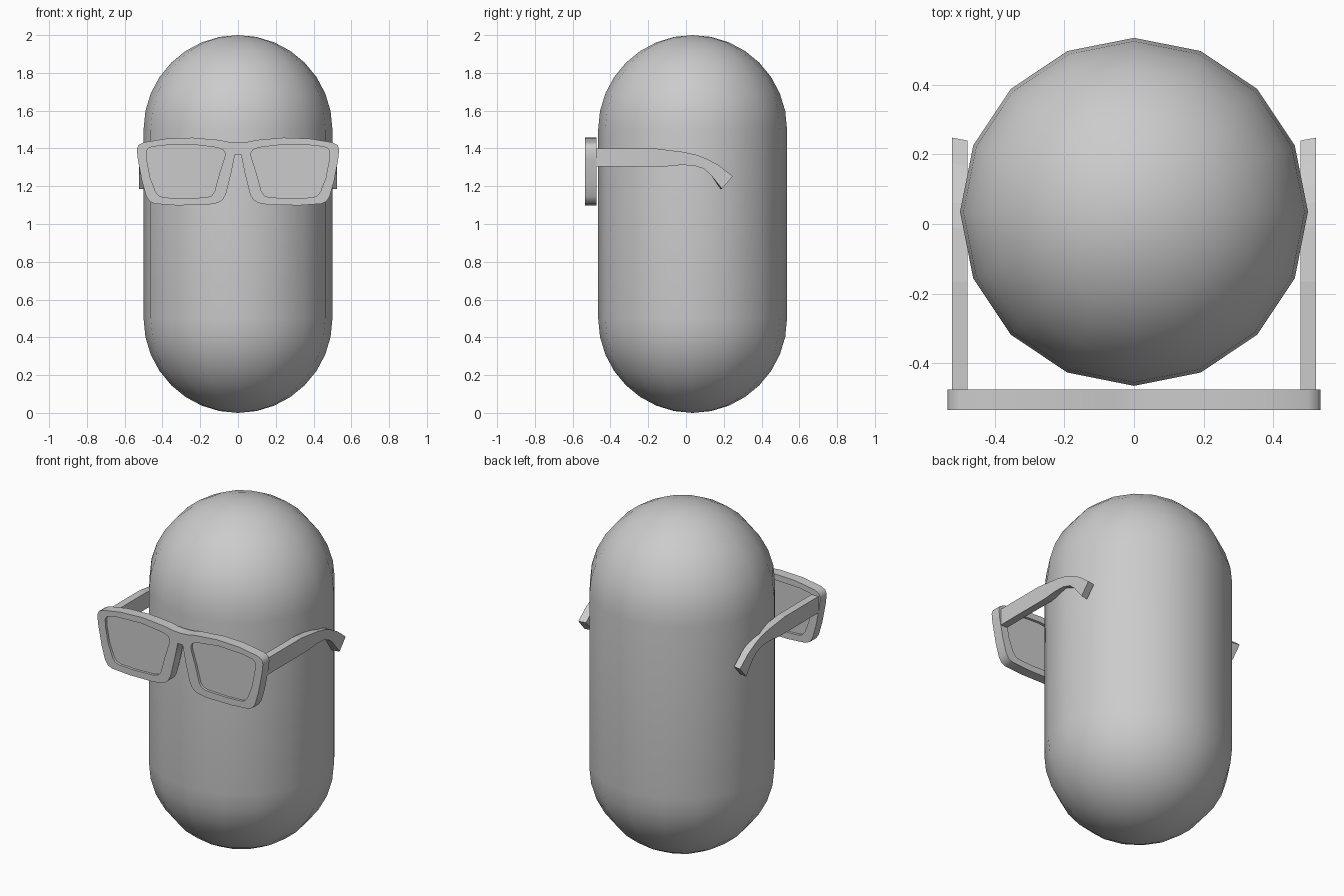
import bpy, bmesh, math
from math import sin, cos, pi

if "Cube" in bpy.data.objects:
    bpy.data.objects.remove(bpy.data.objects["Cube"])


def mesh_object(name, bm):
    bmesh.ops.recalc_face_normals(bm, faces=bm.faces)
    me = bpy.data.meshes.new(name)
    bm.to_mesh(me)
    bm.free()
    ob = bpy.data.objects.new(name, me)
    bpy.context.collection.objects.link(ob)
    return ob


def plate(name, loops, y0, y1):
    """Flat plate standing in the xz plane, with inner loops cut out as holes."""
    cu = bpy.data.curves.new(name, 'CURVE')
    cu.dimensions = '2D'
    cu.fill_mode = 'BOTH'
    cu.extrude = (y1 - y0) / 2
    for loop in loops:
        sp = cu.splines.new('POLY')
        sp.points.add(len(loop) - 1)
        for p, (x, z) in zip(sp.points, loop):
            p.co = (x, z, 0, 1)
        sp.use_cyclic_u = True
    ob = bpy.data.objects.new(name, cu)
    bpy.context.collection.objects.link(ob)
    ob.location.y = (y0 + y1) / 2
    ob.rotation_euler.x = pi / 2
    bpy.ops.object.select_all(action='DESELECT')
    ob.select_set(True)
    bpy.context.view_layer.objects.active = ob
    bpy.ops.object.convert(target='MESH')
    return bpy.context.object


def flip(pts):
    return [(-x, z) for x, z in reversed(pts)]


# Capsule body: 16-sided revolved profile
R, CY, N, RINGS = 0.5, 0.035, 16, 8
bm = bmesh.new()
arc = [pi / 2 * i / RINGS for i in range(RINGS + 1)]
profile = [(R * sin(a), 1.5 + R * cos(a)) for a in arc]
profile += [(r, 2 - z) for r, z in reversed(profile)]
vs = [bm.verts.new((r, CY, z)) for r, z in profile]
es = [bm.edges.new(p) for p in zip(vs, vs[1:])]
bmesh.ops.spin(bm, geom=vs + es, cent=(0, CY, 0), axis=(0, 0, 1),
               angle=2 * pi, steps=N)
bmesh.ops.remove_doubles(bm, verts=bm.verts, dist=1e-4)
for f in bm.faces:
    f.smooth = True
mesh_object("capsule_body", bm)

# Glasses front frame: half outline mirrored, with two lens openings
half = [(0.016, 1.367), (0.037, 1.265), (0.063, 1.16), (0.08, 1.13), (0.105, 1.112),
        (0.17, 1.10), (0.33, 1.099), (0.44, 1.107), (0.468, 1.119), (0.485, 1.145),
        (0.508, 1.225), (0.53, 1.34), (0.536, 1.395), (0.527, 1.418), (0.50, 1.432),
        (0.38, 1.452), (0.24, 1.457), (0.10, 1.445), (0.05, 1.435), (0, 1.432)]
outline = half + flip(half)[1:]
lens = [(0.069, 1.36), (0.10, 1.262), (0.124, 1.172), (0.14, 1.15), (0.17, 1.14),
        (0.30, 1.136), (0.39, 1.14), (0.418, 1.148), (0.436, 1.17), (0.465, 1.246),
        (0.483, 1.34), (0.485, 1.385), (0.472, 1.404), (0.407, 1.416), (0.25, 1.422),
        (0.11, 1.405), (0.08, 1.393), (0.069, 1.377)]
plate("glasses_frame", [outline, lens, flip(lens)], -0.535, -0.475)

# Lenses, slightly recessed in the frame
for side, pts in (("right", lens), ("left", flip(lens))):
    plate("lens_" + side, [pts], -0.52, -0.49)

# Temple arms: side profile given thickness, tip cut at a slant
arm = [(-0.478, 1.40), (-0.165, 1.40), (-0.01, 1.381), (0.06, 1.365), (0.11, 1.345),
       (0.167, 1.31), (0.24, 1.252), (0.183, 1.186), (0.13, 1.262), (0.093, 1.293),
       (0.04, 1.31), (-0.03, 1.312), (-0.115, 1.304), (-0.478, 1.304)]
for side, s in (("right", 1), ("left", -1)):
    bm = bmesh.new()
    inner = [bm.verts.new((s * 0.479, y, z)) for y, z in arm]
    outer = [bm.verts.new((s * 0.523, y + (0.008 if y > 0.15 else 0), z)) for y, z in arm]
    bm.faces.new(inner)
    bm.faces.new(list(reversed(outer)))
    for i in range(len(arm)):
        j = (i + 1) % len(arm)
        bm.faces.new((inner[i], outer[i], outer[j], inner[j]))
    mesh_object("temple_arm_" + side, bm)
